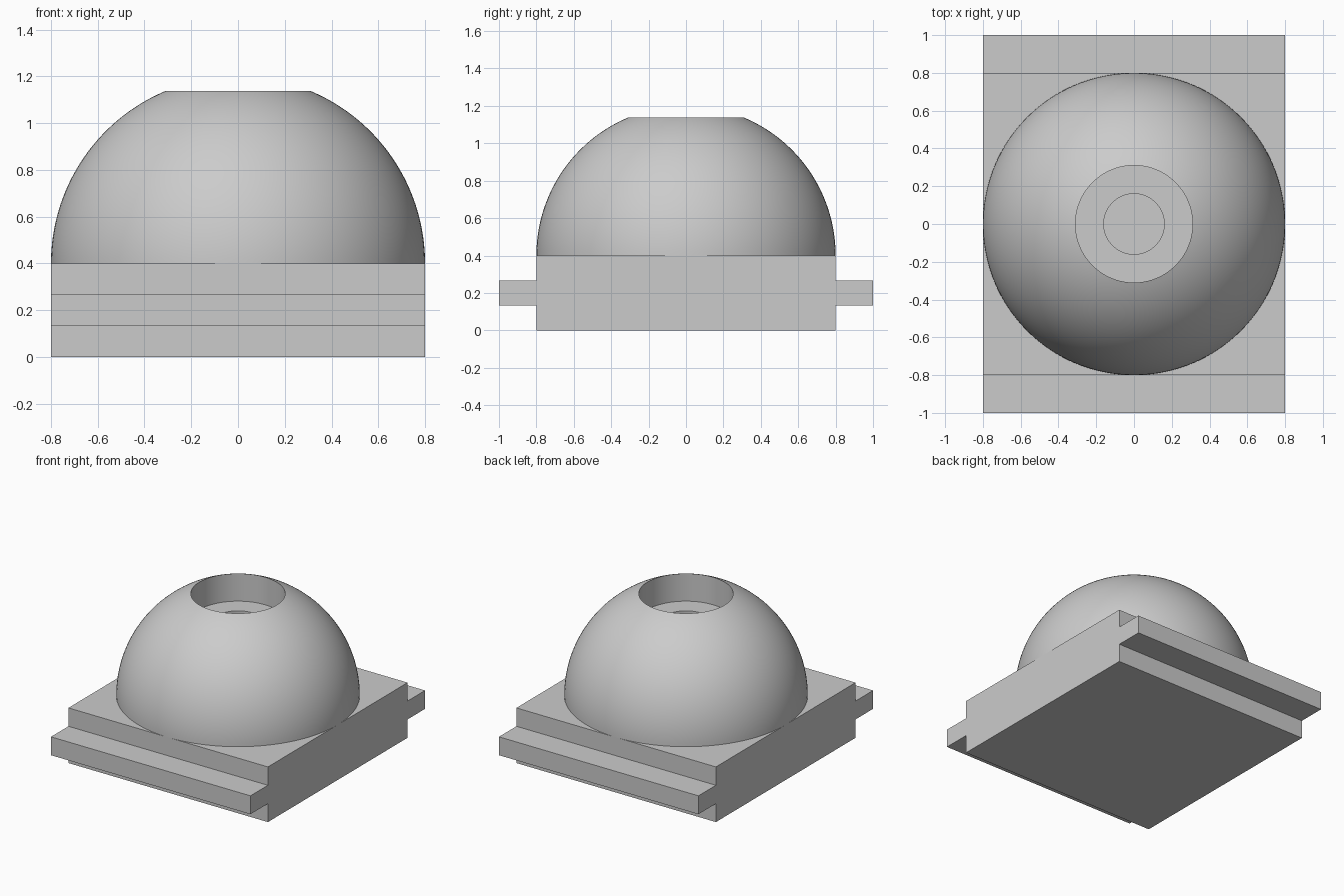
import bpy, bmesh, math

if "Cube" in bpy.data.objects:
    bpy.data.objects.remove(bpy.data.objects["Cube"])

grey = bpy.data.materials.new("light grey")
grey.diffuse_color = (0.6, 0.6, 0.6, 1)
grey.use_nodes = True
grey.node_tree.nodes["Principled BSDF"].inputs["Base Color"].default_value = grey.diffuse_color


def make_object(name, bm):
    bmesh.ops.recalc_face_normals(bm, faces=bm.faces)
    mesh = bpy.data.meshes.new(name)
    bm.to_mesh(mesh)
    bm.free()
    mesh.materials.append(grey)
    obj = bpy.data.objects.new(name, mesh)
    bpy.context.collection.objects.link(obj)
    return obj


# Base block: cross-section with a tongue on front and back, extruded along x
H, T0, T1 = 0.4, 0.4 / 3, 0.8 / 3
half = [(0.8, 0), (0.8, T0), (1, T0), (1, T1), (0.8, T1), (0.8, H)]
profile = half + [(-y, z) for y, z in reversed(half)]
bm = bmesh.new()
face = bm.faces.new([bm.verts.new((-0.8, y, z)) for y, z in profile])
ext = bmesh.ops.extrude_face_region(bm, geom=[face])
bmesh.ops.translate(bm, vec=(1.6, 0, 0),
                    verts=[v for v in ext["geom"] if isinstance(v, bmesh.types.BMVert)])
make_object("base", bm)

# Dome: sphere arc cut off by a stepped hole, revolved around z
R, R_WIDE, R_NARROW = 0.8, 0.31, 0.16
top_angle = math.acos(R_WIDE / R)
outline = [(R * math.cos(top_angle * i / 40), H + R * math.sin(top_angle * i / 40))
           for i in range(41)]
z_top = outline[-1][1]
outline += [(R_WIDE, z_top - 0.2), (R_NARROW, z_top - 0.2), (R_NARROW, H + 0.002), (0, H + 0.002)]
bm = bmesh.new()
verts = [bm.verts.new((r, 0, z)) for r, z in outline]
edges = [bm.edges.new(pair) for pair in zip(verts, verts[1:])]
bmesh.ops.spin(bm, geom=verts + edges, cent=(0, 0, 0), axis=(0, 0, 1),
               angle=math.tau, steps=128, use_duplicate=False)
bmesh.ops.remove_doubles(bm, verts=bm.verts, dist=1e-5)
dome = make_object("dome", bm)
# Open shell: make sure the outer surface faces outwards
if sum(p.normal.dot(p.center) * p.area for p in dome.data.polygons) < 0:
    dome.data.flip_normals()
bpy.context.view_layer.objects.active = dome
dome.select_set(True)
bpy.ops.object.shade_smooth_by_angle(angle=math.radians(30))
